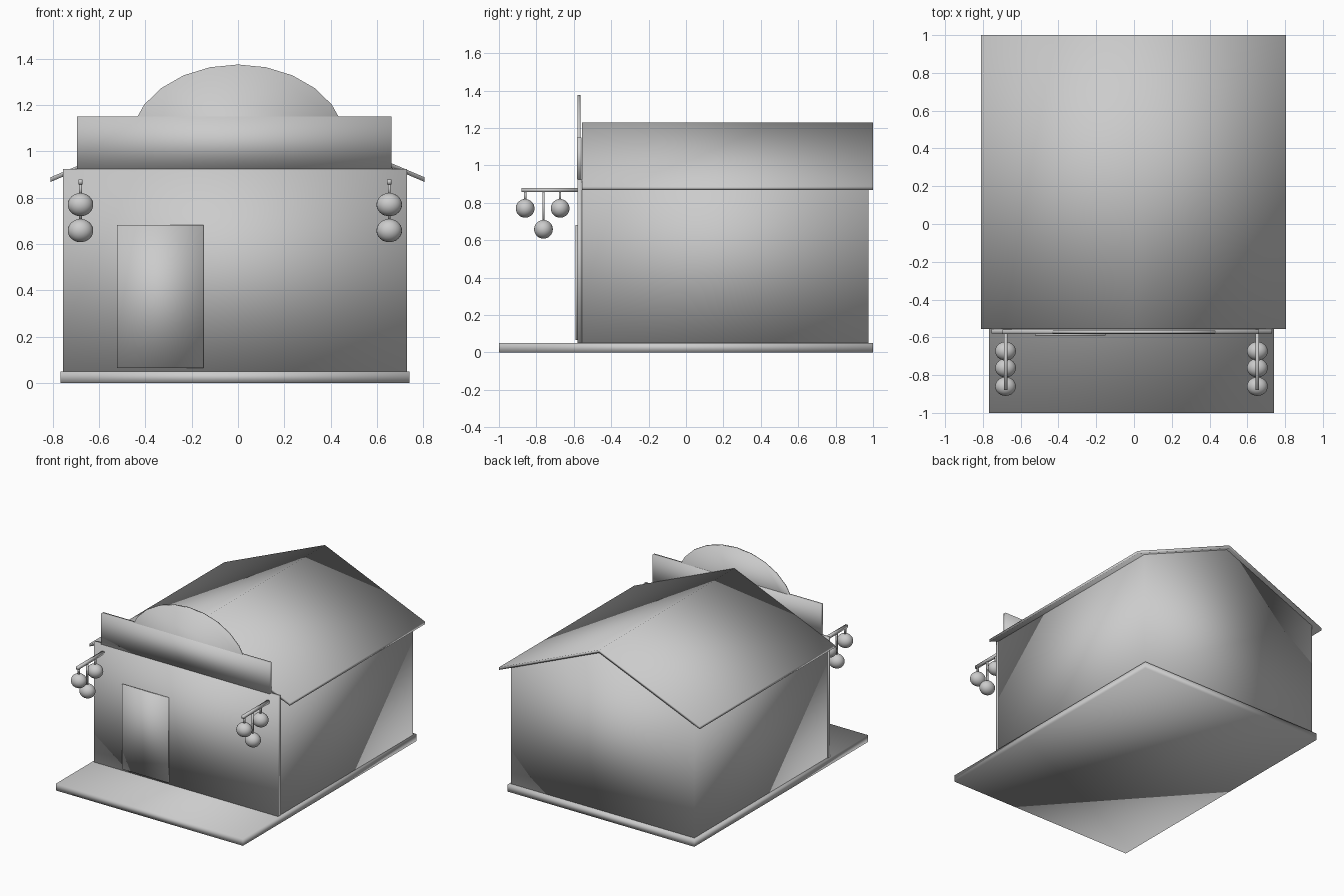
import bpy, bmesh, math

if "Cube" in bpy.data.objects:
    bpy.data.objects.remove(bpy.data.objects["Cube"])


def prism(name, profile, y0, y1):
    """Extrude an x/z outline along y, with softly shaded edges."""
    bm = bmesh.new()
    face = bm.faces.new([bm.verts.new((x, y0, z)) for x, z in profile])
    ext = bmesh.ops.extrude_face_region(bm, geom=[face])
    moved = [v for v in ext["geom"] if isinstance(v, bmesh.types.BMVert)]
    bmesh.ops.translate(bm, verts=moved, vec=(0, y1 - y0, 0))
    bmesh.ops.recalc_face_normals(bm, faces=bm.faces)
    for f in bm.faces:
        f.smooth = True
    mesh = bpy.data.meshes.new(name)
    bm.to_mesh(mesh)
    bm.free()
    obj = bpy.data.objects.new(name, mesh)
    bpy.context.collection.objects.link(obj)
    return obj


def box(name, x0, x1, y0, y1, z0, z1):
    return prism(name, [(x0, z0), (x1, z0), (x1, z1), (x0, z1)], y0, y1)


# Ground slab with front porch
box("base_slab", -0.767, 0.740, -1, 1, 0, 0.05)

# Main walls with gable ends
prism("house_walls", [(-0.75, 0.05), (0.728, 0.05), (0.728, 0.9),
                      (0, 1.208), (-0.75, 0.9)], -0.556, 0.975)

# Pitched roof slab
prism("roof", [(-0.81, 0.868), (-0.81, 0.888), (0, 1.23), (0.806, 0.888),
               (0.806, 0.868), (0, 1.208)], -0.555, 1)

# Shop front: facade, door, sign board and arched crest
box("front_wall", -0.755, 0.73, -0.58, -0.556, 0.05, 0.925)
box("door", -0.523, -0.15, -0.591, -0.578, 0.065, 0.682)
box("sign_board", -0.695, 0.662, -0.582, -0.558, 0.925, 1.15)
arch = [(0.468 * math.cos(math.radians(a)), 1.028 + 0.347 * math.sin(math.radians(a)))
        for a in range(0, 181, 15)]
prism("arched_crest", arch, -0.579, -0.564)

# Hanging lamps: a bracket with three globes on each side
for side, x in (("left", -0.68), ("right", 0.653)):
    box(f"{side}_lamp_bracket", x - 0.009, x + 0.009, -0.88, -0.578, 0.858, 0.878)
    for i, (y, z) in enumerate(((-0.86, 0.77), (-0.762, 0.658), (-0.673, 0.77))):
        box(f"{side}_lamp_stem_{i}", x - 0.006, x + 0.006, y - 0.006, y + 0.006,
            z + 0.04, 0.86)
        bpy.ops.mesh.primitive_uv_sphere_add(segments=24, ring_count=16, radius=0.05,
                                             location=(x, y, z))
        globe = bpy.context.object
        globe.name = f"{side}_lamp_globe_{i}"
        globe.scale.x = 1.1
        bpy.ops.object.shade_smooth()
